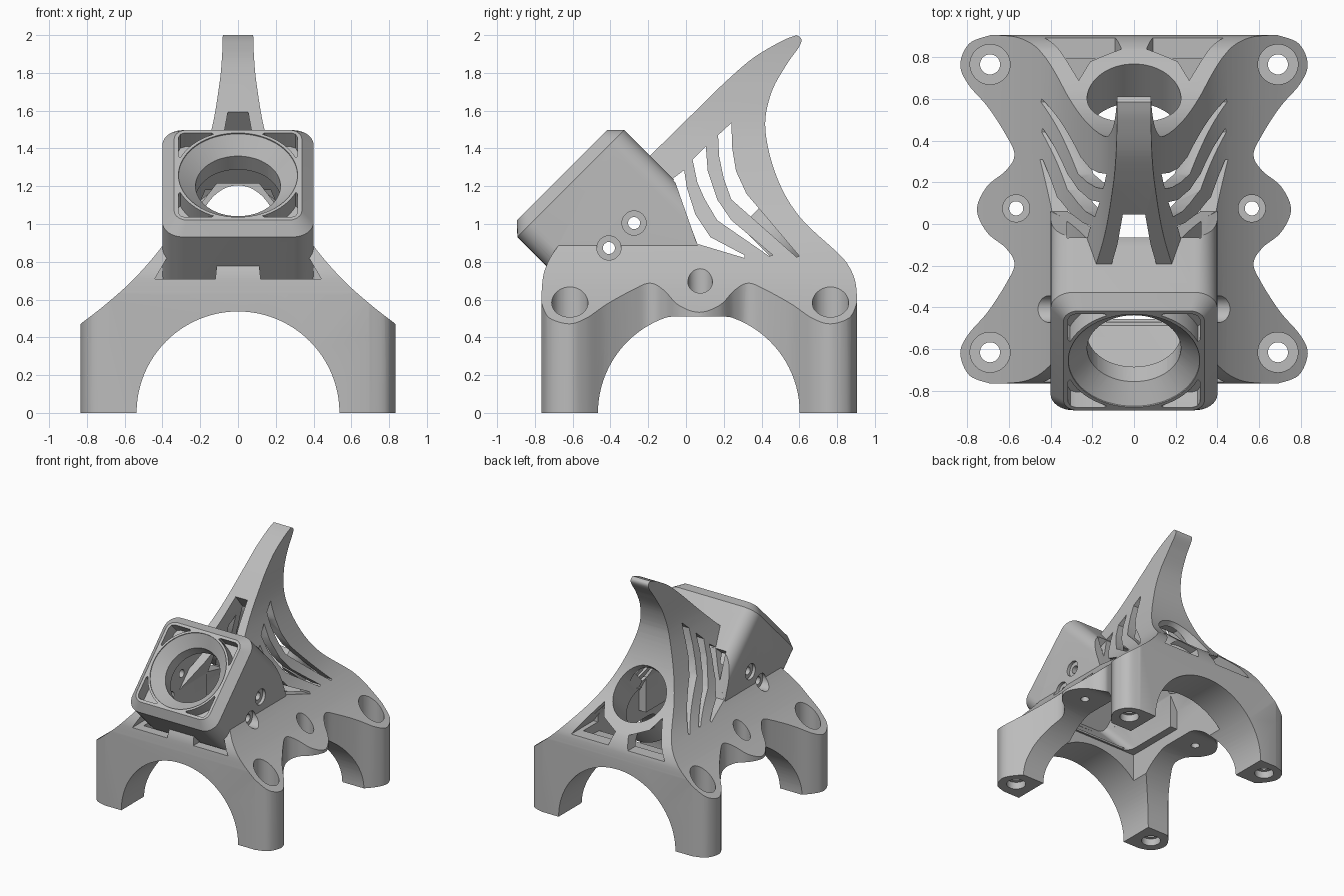
import bpy, bmesh, math

if "Cube" in bpy.data.objects:
    bpy.data.objects.remove(bpy.data.objects["Cube"])

R2 = math.sqrt(2)
MID = 0.427  # housing centre along its tilted height

# Each map takes (a, b, h): profile coordinates and extrusion distance
MAPS = {
    "X": lambda a, b, h: (h, a, b),
    "Y": lambda a, b, h: (a, h, b),
    "Z": lambda a, b, h: (a, b, h),
    "FRONT": lambda a, b, h: (a, (b + MID - h) / R2, (b + MID + h) / R2),  # housing axis
    "BACK": lambda a, b, h: (a, (h - b) / R2, (h + b) / R2),               # rear tunnel axis
}


def loft(name, axis, sections):
    """Closed solid through a list of (points, distance) sections."""
    bm = bmesh.new()
    rings = [[bm.verts.new(MAPS[axis](a, b, h)) for a, b in pts] for pts, h in sections]
    n = len(rings[0])
    for r0, r1 in zip(rings, rings[1:]):
        for i in range(n):
            bm.faces.new((r0[i], r0[(i + 1) % n], r1[(i + 1) % n], r1[i]))
    bm.faces.new(rings[0])
    bm.faces.new(rings[-1])
    bmesh.ops.recalc_face_normals(bm, faces=bm.faces)
    me = bpy.data.meshes.new(name)
    bm.to_mesh(me)
    bm.free()
    ob = bpy.data.objects.new(name, me)
    bpy.context.collection.objects.link(ob)
    return ob


def prism(name, axis, pts, lo, hi):
    return loft(name, axis, [(pts, lo), (pts, hi)])


def circle(a, b, r, n=64):
    return [(a + r * math.cos(2 * math.pi * i / n), b + r * math.sin(2 * math.pi * i / n)) for i in range(n)]


def rounded(s, r, n=8):
    c = []
    for k, (sx, sy) in enumerate(((1, 1), (-1, 1), (-1, -1), (1, -1))):
        for i in range(n + 1):
            t = math.pi / 2 * (k + i / n)
            c.append((sx * (s - r) + r * math.cos(t), sy * (s - r) + r * math.sin(t)))
    return c


def spline(p, n=6):
    """Catmull-Rom curve through the points."""
    q = [p[0]] + list(p) + [p[-1]]
    out = []
    for i in range(1, len(q) - 2):
        a, b, c, d = q[i - 1:i + 3]
        for k in range(n):
            t = k / n
            out.append(tuple(0.5 * (2 * b[j] + (c[j] - a[j]) * t + (2 * a[j] - 5 * b[j] + 4 * c[j] - d[j]) * t * t
                                    + (3 * b[j] - a[j] - 3 * c[j] + d[j]) * t ** 3) for j in (0, 1)))
    return out + [p[-1]]


def mirrored(half):
    return half + [(-a, b) for a, b in reversed(half)]


def boolean(ob, other, op="DIFFERENCE"):
    m = ob.modifiers.new("bool", "BOOLEAN")
    m.operation, m.solver, m.object = op, "EXACT", other
    dg = bpy.context.evaluated_depsgraph_get()
    me = bpy.data.meshes.new_from_object(ob.evaluated_get(dg))
    ob.modifiers.clear()
    ob.data = me
    bpy.data.objects.remove(other)


# Main body: front silhouette x side silhouette x plan outline
flank = spline([(0.835, 0.47), (0.7, 0.575), (0.55, 0.71), (0.4, 0.885), (0.3, 1.06), (0.21, 1.28),
                (0.14, 1.5), (0.1, 1.73), (0.085, 1.88), (0.08, 2.02)])
body = prism("mount", "Y", mirrored([(0.86, -0.02), (0.86, 0.447)] + flank), -1.1, 1.1)
back = spline([(0.905, 0.62), (0.895, 0.7), (0.86, 0.78), (0.8, 0.85), (0.6, 1.04), (0.48, 1.25), (0.42, 1.5),
               (0.45, 1.69), (0.53, 1.84), (0.6, 1.94), (0.61, 1.98), (0.585, 2.0)])
crest = spline([(0.585, 2.0), (0.5, 1.965), (0.35, 1.875), (0.2, 1.745)])[1:]
nose = spline([(-0.68, 0.88), (-0.725, 0.81), (-0.755, 0.73), (-0.765, 0.63)])
side = [(-0.765, 0), (0.905, 0)] + back + crest + nose
boolean(body, prism("side_cut", "X", side, -1, 1), "INTERSECT")
outline = spline([(0.69, 0.905), (0.79, 0.865), (0.833, 0.765), (0.795, 0.67), (0.7, 0.56), (0.61, 0.42),
                  (0.573, 0.33), (0.615, 0.255), (0.705, 0.18), (0.753, 0.07), (0.705, -0.04), (0.615, -0.115),
                  (0.573, -0.19), (0.61, -0.28), (0.7, -0.42), (0.795, -0.53), (0.833, -0.62), (0.79, -0.725),
                  (0.69, -0.765)])
boolean(body, prism("plan_cut", "Z", mirrored(outline), -0.1, 2.1), "INTERSECT")
solid = body.copy()
solid.data = body.data.copy()
bpy.context.collection.objects.link(solid)

# Hollow interior, open at the fin front, with shelves over the front and rear arches
inner = mirrored([(0.39, 0.3), (0.39, 0.76), (0.32, 0.89), (0.22, 1.07), (0.13, 1.28), (0.08, 1.45),
                  (0.052, 1.6), (0.05, 1.7)])
cavity = prism("cavity", "Y", inner, -1, 1)
boolean(cavity, prism("cavity_side", "X", [
    (-0.47, 0.25), (0.58, 0.25), (0.58, 0.63), (0.82, 0.65), (0.77, 0.75), (0.5, 1.0), (0.38, 1.2), (0.2, 1.43),
    (0.04, 1.6), (-0.02, 1.66), (-0.35, 1.4), (-0.63, 0.85), (-0.68, 0.72), (-0.68, 0.65), (-0.47, 0.63)],
    -1, 1), "INTERSECT")
boolean(body, cavity)

# Claw-shaped side slits
slits = [
    [(-0.07, 1.24), (-0.01, 1.285), (0.005, 1.19), (0.05, 1.05), (0.13, 0.93), (0.31, 0.835), (0.31, 0.82), (0.06, 0.895)],
    [(0.035, 1.34), (0.105, 1.41), (0.115, 1.28), (0.165, 1.13), (0.24, 1.02), (0.46, 0.835), (0.44, 0.83),
     (0.165, 1.02), (0.1, 1.13), (0.06, 1.22)],
    [(0.17, 1.47), (0.24, 1.535), (0.245, 1.4), (0.265, 1.28), (0.32, 1.16), (0.6, 0.83), (0.585, 0.825),
     (0.24, 1.13), (0.2, 1.24), (0.175, 1.36)],
]
for pts in slits:
    boolean(body, prism("slit", "X", pts, -1, 1))

# Lattice windows at the back and under the housing
for s in (1, -1):
    rear = [(0.09, 0.71), (0.43, 0.71), (0.265, 0.95), (0.21, 0.87), (0.06, 0.81)]
    boolean(body, prism("rear_window", "Y", [(s * a, b) for a, b in rear], 0.6, 1))
    fore = [(0.12, 0.71), (0.44, 0.71), (0.33, 0.9), (0.1, 0.9)]
    boolean(body, prism("front_window", "Y", [(s * a, b) for a, b in fore], -1, -0.55))

# Rear tunnel collar, trimmed to the body surface
collar = prism("collar", "BACK", circle(0, 0.305, 0.275), 0.9, 1.5)
boolean(collar, solid, "INTERSECT")
boolean(body, collar, "UNION")

# Tilted square housing with chamfered front, hollowed and open at the rear
housing = loft("housing", "FRONT", [(rounded(0.4, 0.11), 0.3), (rounded(0.4, 0.11), 1.29),
                                    (rounded(0.338, 0.07), 1.354)])
boolean(housing, prism("housing_trim", "X", [(-1.2, 0.6), (0.06, 0.6), (0.06, 0.89), (-0.06, 1.23),
                                             (-0.3, 1.91), (-1.2, 1.91)], -1, 1), "INTERSECT")
boolean(housing, prism("housing_hollow", "FRONT", rounded(0.325, 0.06), 0.2, 1.17))
boolean(housing, prism("roof_trim", "FRONT", [(-0.322, 0.25), (0.322, 0.25), (0.322, 0.5), (-0.322, 0.5)],
                       0.2, 0.918))
boolean(body, housing, "UNION")

# Housing hollow through the body, lens bore, conical mouth and rear tunnel
boolean(body, prism("hollow", "FRONT", rounded(0.324, 0.06), 0.84, 1.169))
boolean(body, prism("bore", "FRONT", circle(0, 0, 0.225), 1.0, 1.3))
boolean(body, loft("mouth", "FRONT", [(circle(0, 0, 0.222), 1.268), (circle(0, 0, 0.315), 1.347),
                                      (circle(0, 0, 0.316), 1.4)]))
boolean(body, prism("tunnel", "BACK", circle(0, 0.305, 0.225), 0.78, 1.6))

# Clear sight line from the housing into the tunnel
sight = [(0.2, 0.95), (0.2, 1.1), (0.1, 1.23)]
boolean(body, prism("sight_line", "Y", mirrored(sight), -0.15, 0.455))

# Four corner pockets around the mouth
arc = [(0.332 * math.cos(math.radians(t)), 0.332 * math.sin(math.radians(t))) for t in range(67, 22, -4)]
pocket = arc + [(0.316, 0.14), (0.316, 0.28), (0.305, 0.305), (0.28, 0.316), (0.14, 0.316)]
for sx in (1, -1):
    for sy in (1, -1):
        boolean(body, prism("pocket", "FRONT", [(sx * a, sy * b) for a, b in pocket], 1.25, 1.4))

# Arches between the legs in both directions
boolean(body, prism("front_arch", "Y", circle(0, 0, 0.537, 96), -1.2, 1.2))
arch = [(a, min(b, 0.51)) for a, b in circle(0.068, 0, 0.534, 96)]
boolean(body, prism("side_arch", "X", arch, -1.2, 1.2))

# Screw holes: corner legs, side wings and housing cheeks
for s in (1, -1):
    for y in (0.765, -0.615):
        boolean(body, prism("leg_counterbore", "Z", circle(s * 0.69, y, 0.096, 40), 0.2, 1))
        boolean(body, prism("leg_hole", "Z", circle(s * 0.69, y, 0.048, 32), -0.1, 0.3))
        boolean(body, prism("foot_recess", "Z", circle(s * 0.69, y, 0.075, 32), -0.1, 0.06))
    boolean(body, prism("wing_counterbore", "Z", circle(s * 0.565, 0.075, 0.065, 32), 0.57, 0.9))
    boolean(body, prism("wing_hole", "Z", circle(s * 0.565, 0.075, 0.034, 24), 0.3, 0.6))
    for y, z in ((-0.275, 1.005), (-0.408, 0.873)):
        lo, hi = sorted((s * 0.375, s * 0.6))
        boolean(body, prism("cheek_counterbore", "X", circle(y, z, 0.064, 32), lo, hi))
for y, z in ((-0.275, 1.005), (-0.408, 0.873)):
    boolean(body, prism("cheek_hole", "X", circle(y, z, 0.032, 24), -0.6, 0.6))

# Colour and shading
grey = bpy.data.materials.new("matte_grey")
grey.diffuse_color = (0.5, 0.5, 0.5, 1)
grey.use_nodes = True
grey.node_tree.nodes["Principled BSDF"].inputs["Base Color"].default_value = grey.diffuse_color
body.data.materials.clear()
body.data.materials.append(grey)
for p in body.data.polygons:
    p.material_index = 0
bpy.context.view_layer.objects.active = body
body.select_set(True)
bpy.ops.object.shade_smooth_by_angle(angle=math.radians(30))
